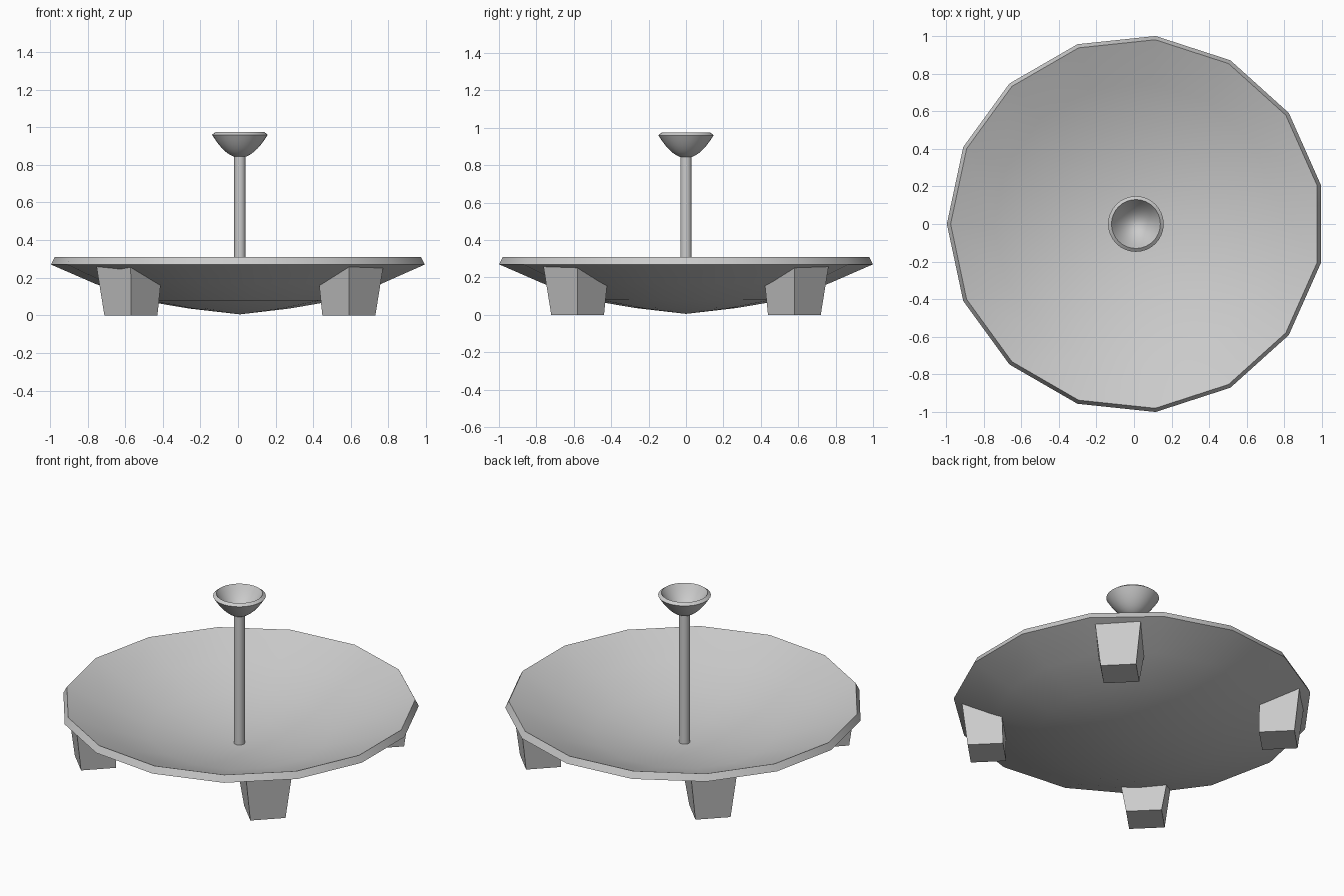
import bpy, bmesh, math
from mathutils import Vector

cube = bpy.data.objects.get("Cube")
if cube:
    bpy.data.objects.remove(cube, do_unlink=True)

CX = 0.01  # axis of the dish

grey = bpy.data.materials.new("light grey")
grey.use_nodes = True
colour = (0.6, 0.6, 0.6, 1)
grey.diffuse_color = colour
grey.node_tree.nodes["Principled BSDF"].inputs["Base Color"].default_value = colour


def finish(name, bm, smooth=True):
    bmesh.ops.remove_doubles(bm, verts=bm.verts, dist=1e-5)
    bmesh.ops.recalc_face_normals(bm, faces=bm.faces)
    mesh = bpy.data.meshes.new(name)
    bm.to_mesh(mesh)
    bm.free()
    mesh.materials.append(grey)
    obj = bpy.data.objects.new(name, mesh)
    obj.location.x = CX
    bpy.context.collection.objects.link(obj)
    if smooth:
        bpy.ops.object.select_all(action="DESELECT")
        obj.select_set(True)
        bpy.context.view_layer.objects.active = obj
        bpy.ops.object.shade_smooth_by_angle(angle=math.radians(35))
    return obj


def lathe(name, profile, sides):
    """Spin a (radius, z) profile round the z axis, starting at -x."""
    bm = bmesh.new()
    verts = [bm.verts.new((-r, 0, z)) for r, z in profile]
    edges = [bm.edges.new(pair) for pair in zip(verts, verts[1:])]
    bmesh.ops.spin(bm, geom=verts + edges, cent=(0, 0, 0), axis=(0, 0, 1),
                   angle=math.tau, steps=sides, use_duplicate=False)
    return finish(name, bm)


# Shallow fifteen-sided dish with a thin slanted rim
lathe("dish", [(0, 0.005), (0.27, 0.036), (0.53, 0.08), (0.77, 0.168), (1.005, 0.27),
               (0.985, 0.31), (0.755, 0.21), (0.515, 0.123), (0.26, 0.075), (0, 0.047)], 15)

# Central mast
lathe("mast", [(0, 0.03), (0.03, 0.03), (0.03, 0.85), (0, 0.85)], 24)

# Small receiver cup: outer bowl, bevelled rim, inner bowl
STEPS = 8
outer = [(0.148 * t, 0.838 + 0.122 * t ** 2) for t in (i / STEPS for i in range(STEPS + 1))]
inner = [(0.13 * t, 0.86 + 0.114 * t ** 2) for t in (i / STEPS for i in range(STEPS, -1, -1))]
lathe("receiver_cup", outer + inner, 32)

# Four tapered feet on the diagonals, their tops sunk into the dish
CORNERS = [  # radial distance, half width, height
    (0.72, 0.1, 0), (0.919, 0.1, 0), (0.951, 0.13, 0.272), (0.724, 0.13, 0.178)]
FEET = {"front_left_foot": -45, "back_left_foot": 45,
        "back_right_foot": 135, "front_right_foot": 225}
for name, degrees in FEET.items():
    a = math.radians(degrees)
    out = Vector((math.cos(a), math.sin(a), 0))
    side = Vector((-out.y, out.x, 0))
    bm = bmesh.new()
    rings = [[bm.verts.new(out * d + side * w * s + Vector((0, 0, z))) for d, w, z in CORNERS]
             for s in (-1, 1)]
    for ring in rings:
        bm.faces.new(ring)
    for i in range(4):
        j = (i + 1) % 4
        bm.faces.new((rings[0][i], rings[0][j], rings[1][j], rings[1][i]))
    finish(name, bm, smooth=False)
